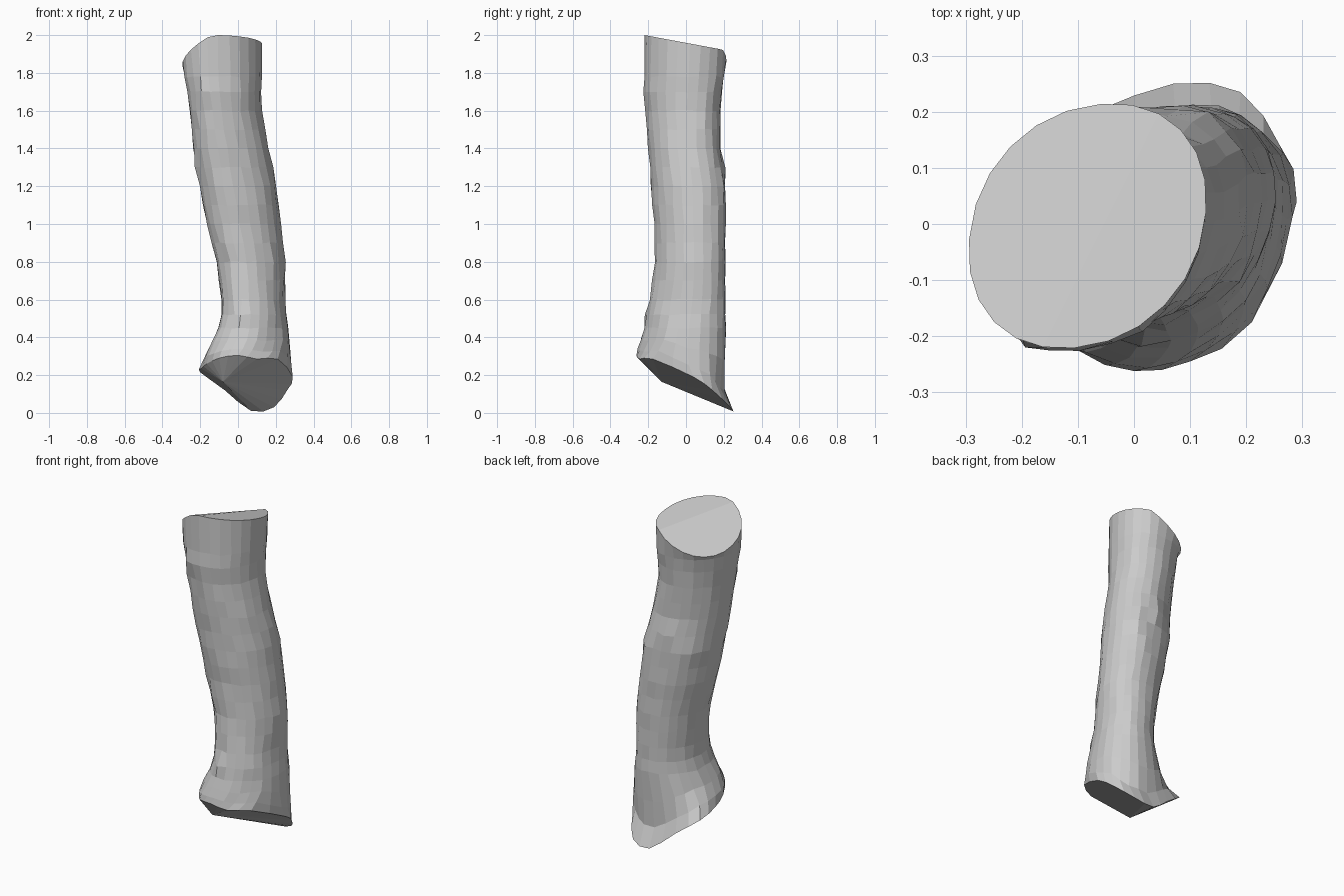
import bpy, bmesh, math, random
from mathutils import Vector

cube = bpy.data.objects.get("Cube")
if cube:
    bpy.data.objects.remove(cube)

random.seed(4)
COLS = 24

# Trunk silhouette: height, x min, x max, y min, y max
PROFILE = [
    (0.0, -0.20, 0.29, -0.26, 0.20), (0.2, -0.20, 0.285, -0.26, 0.205),
    (0.3, -0.17, 0.28, -0.26, 0.21), (0.4, -0.125, 0.27, -0.235, 0.21),
    (0.5, -0.09, 0.26, -0.21, 0.21), (0.6, -0.09, 0.25, -0.19, 0.21),
    (0.8, -0.115, 0.25, -0.165, 0.21), (1.0, -0.165, 0.23, -0.17, 0.21),
    (1.2, -0.205, 0.205, -0.185, 0.21), (1.4, -0.235, 0.165, -0.20, 0.18),
    (1.6, -0.258, 0.125, -0.215, 0.18), (1.7, -0.27, 0.125, -0.225, 0.19),
    (1.85, -0.295, 0.128, -0.222, 0.215), (2.0, -0.295, 0.13, -0.222, 0.215),
]

# Broken lower rim, every second column
RIM = [Vector(p) for p in (
    (0.29, 0.04, 0.19), (0.26, 0.14, 0.12), (0.19, 0.235, 0.03), (0.07, 0.25, 0.01),
    (-0.07, 0.20, 0.12), (-0.20, 0.15, 0.215), (-0.195, 0.0, 0.235),
    (-0.165, -0.12, 0.26), (-0.10, -0.225, 0.29), (0.0, -0.262, 0.305),
    (0.10, -0.245, 0.285), (0.21, -0.175, 0.285))]


def section(col, z):
    """Point on the trunk surface at one column and height."""
    for lo, hi in zip(PROFILE, PROFILE[1:]):
        if z <= hi[0]:
            break
    t = (z - lo[0]) / (hi[0] - lo[0])
    x0, x1, y0, y1 = [a + (b - a) * t for a, b in zip(lo[1:], hi[1:])]
    a = math.tau * col / COLS
    u, v = math.cos(a - 0.1), math.sin(a + 0.1)
    u, v = [math.copysign(abs(w) ** 0.95, w) for w in (u, v)]
    return Vector(((x0 + x1 + (x1 - x0) * u) / 2, (y0 + y1 + (y1 - y0) * v) / 2, z))


def rim_point(col):
    """Lower rim, with smooth points between the given ones."""
    i, n = col // 2, len(RIM)
    if col % 2 == 0:
        return RIM[i].copy()
    p = (9 * (RIM[i] + RIM[(i + 1) % n]) - RIM[i - 1] - RIM[(i + 2) % n]) / 16
    p.z = max(p.z, 0.0)
    return p


def foot_point(col, t):
    """Flared foot between the rim and the straight trunk."""
    rim = rim_point(col)
    p = section(col, rim.z + (0.45 - rim.z) * t)
    flare = 0 if rim.z < 0.08 else (1 - t) ** 3
    p.xy = p.xy.lerp(rim.xy, flare)
    return p


def cap_point(col):
    """Sawn top, folded along a slanting crease."""
    p = section(col, 1.95)
    crease = -0.14 + 0.45 * (p.y + 0.22)
    p.z = 2.0 - 0.186 * (p.y + 0.22) - 0.53 * max(0, crease - p.x)
    return p


def rough(p):
    """Slight unevenness of the bark."""
    return p + Vector([random.uniform(-0.004, 0.004) for _ in range(3)])


# Rings from the foot to the top
cols = range(COLS)
rings = [[rim_point(c) for c in cols]]
rings += [[rough(foot_point(c, t)) for c in cols] for t in (0.25, 0.6)]
for z in (0.45, 0.52, 0.6, 0.7, 0.8, 0.9, 1.0, 1.1, 1.2, 1.3, 1.4, 1.5, 1.6, 1.7, 1.78):
    rings.append([rough(section(c, z)) for c in cols])
rings.append([cap_point(c) for c in cols])

# Small knots pushed out of the bark: ring, column
for r, c in ((12, 13), (11, 4), (4, 17), (16, 16), (12, 6)):
    rings[r][c] += Vector((math.cos(math.tau * c / COLS), math.sin(math.tau * c / COLS), 0)) * 0.012

bm = bmesh.new()
verts = [[bm.verts.new(p) for p in ring] for ring in rings]
for low, high in zip(verts, verts[1:]):
    for c in cols:
        d = (c + 1) % COLS
        bm.faces.new((low[c], low[d], high[d], high[c]))

# Top in two flat halves
top = verts[-1]
bm.faces.new(top[4:18])
bm.faces.new(top[17:] + top[:5])

# Underside in facets around a blunt point
tip = bm.verts.new((-0.08, -0.13, 0.165))
for c in cols:
    bm.faces.new((verts[0][(c + 1) % COLS], verts[0][c], tip))
bmesh.ops.recalc_face_normals(bm, faces=bm.faces)

mesh = bpy.data.meshes.new("log")
bm.to_mesh(mesh)
bm.free()
log = bpy.data.objects.new("log", mesh)
bpy.context.collection.objects.link(log)

# One plain grey
grey = bpy.data.materials.new("plain_grey")
grey.use_nodes = True
colour = (0.6, 0.6, 0.6, 1)
grey.diffuse_color = colour
grey.node_tree.nodes["Principled BSDF"].inputs["Base Color"].default_value = colour
mesh.materials.append(grey)
